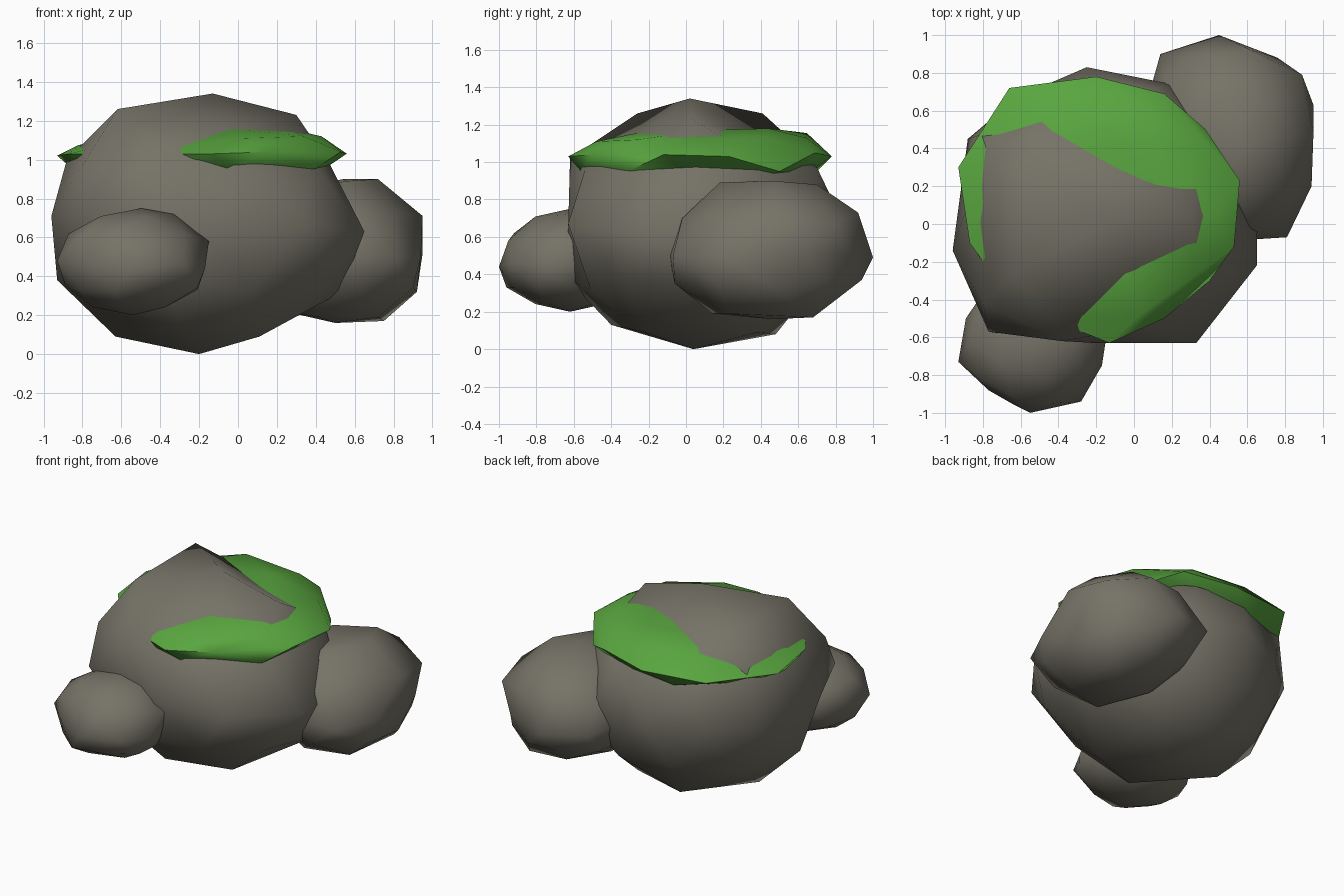
import bpy, bmesh, math
from mathutils import Vector


def material(name, rgb):
    m = bpy.data.materials.new(name)
    m.diffuse_color = (*rgb, 1)
    return m


stone = material("grey stone", (0.18, 0.17, 0.135))
green = material("moss green", (0.10, 0.38, 0.05))


def lump(name, centre, radii, mat, pulls):
    """Low-poly ball squashed to size; each pull moves the nearest free corner."""
    bm = bmesh.new()
    bmesh.ops.create_icosphere(bm, subdivisions=2, radius=1)
    c = Vector(centre)
    for v in bm.verts:
        v.co = c + Vector(a * b for a, b in zip(v.co, radii))
    free = list(bm.verts)
    moves = []
    for p in pulls:
        p = Vector(p)
        v = min(free, key=lambda q: (q.co - p).length)
        free.remove(v)
        moves.append((v, p))
    for v, p in moves:
        v.co = p
    bmesh.ops.recalc_face_normals(bm, faces=bm.faces)
    me = bpy.data.meshes.new(name)
    bm.to_mesh(me)
    bm.free()
    me.materials.append(mat)
    ob = bpy.data.objects.new(name, me)
    bpy.context.collection.objects.link(ob)
    bpy.ops.object.select_all(action='DESELECT')
    ob.select_set(True)
    bpy.context.view_layer.objects.active = ob
    bpy.ops.object.shade_smooth_by_angle(angle=math.radians(55))
    return ob


# Main boulder
lump("main_boulder", (-0.15, 0.08, 0.67), (0.80, 0.73, 0.67), stone, [
    (-0.13, 0.02, 1.34), (-0.20, 0.04, 0.0),
    (0.30, 0.03, 1.23), (-0.62, 0.41, 1.26), (-0.62, -0.26, 1.26),      # crown
    (0.0, -0.22, 1.17), (0.0, 0.28, 1.16),
    (0.47, 0.06, 0.98), (-0.80, -0.42, 0.97), (-0.88, 0.11, 1.00),      # shoulder
    (-0.82, 0.47, 1.02), (-0.38, -0.62, 1.02), (0.07, -0.54, 0.96),
    (0.37, -0.26, 1.01), (0.37, 0.41, 1.01),
    (0.65, -0.22, 0.63), (0.65, 0.25, 0.63), (0.33, -0.63, 0.67),       # waist
    (-0.20, -0.63, 0.65), (-0.77, -0.57, 0.72), (-0.96, -0.14, 0.71),
    (-0.88, 0.45, 0.67), (-0.25, 0.83, 0.70), (0.20, 0.74, 0.68),
    (-0.35, -0.64, 0.38), (-0.93, 0.05, 0.38), (0.47, -0.33, 0.38),     # base
    (-0.63, 0.08, 0.09), (0.11, -0.22, 0.09), (0.11, 0.38, 0.09),
    (-0.29, -0.40, 0.13), (-0.29, 0.48, 0.08),
])

# Back right boulder
lump("back_boulder", (0.50, 0.46, 0.53), (0.46, 0.54, 0.37), stone, [
    (0.54, 0.42, 0.90), (0.72, 0.46, 0.90), (0.60, 0.70, 0.88), (0.56, 0.18, 0.89),
    (0.95, 0.48, 0.71), (0.62, 0.92, 0.73), (0.63, -0.02, 0.70), (0.89, 0.79, 0.67),
    (0.45, 1.0, 0.49), (0.76, 0.88, 0.50), (0.95, 0.63, 0.52), (0.94, 0.20, 0.50),
    (0.81, -0.07, 0.50), (0.50, -0.09, 0.50), (0.14, 0.90, 0.52),
    (0.90, 0.17, 0.34), (0.83, 0.76, 0.36), (0.92, 0.48, 0.32),         # underside
    (0.62, -0.06, 0.35), (0.58, 0.94, 0.37), (0.75, 0.68, 0.17),
    (0.72, 0.22, 0.19), (0.42, 0.14, 0.19),
])

# Front left boulder
lump("front_boulder", (-0.54, -0.62, 0.475), (0.39, 0.37, 0.275), stone, [
    (-0.50, -0.62, 0.75), (-0.33, -0.62, 0.72), (-0.15, -0.62, 0.58),
    (-0.93, -0.73, 0.48), (-0.89, -0.50, 0.50), (-0.77, -0.88, 0.46),
    (-0.55, -1.0, 0.44), (-0.28, -0.94, 0.46), (-0.17, -0.75, 0.44),
    (-0.63, -0.96, 0.33), (-0.21, -0.80, 0.34), (-0.44, -0.95, 0.58),
])

# Moss cap wrapped round the crown
lump("moss_cap", (-0.19, 0.08, 1.05), (0.75, 0.70, 0.20), green, [
    (0.56, 0.23, 1.03), (0.53, -0.12, 1.04), (0.16, -0.50, 1.04), (-0.13, -0.63, 1.03),
    (-0.63, -0.43, 1.03), (-0.87, -0.10, 1.03), (-0.93, 0.30, 1.02), (-0.66, 0.72, 1.04),
    (-0.20, 0.78, 1.03), (0.16, 0.69, 1.05),
    (0.21, 0.08, 1.17), (-0.05, 0.44, 1.18), (-0.05, -0.24, 1.16),      # inner top
    (-0.51, 0.32, 1.15), (-0.51, -0.15, 1.12), (-0.19, 0.08, 1.17),
    (0.43, 0.06, 1.12), (0.04, 0.64, 1.13), (0.03, -0.48, 1.11),        # outer top
    (-0.72, 0.46, 1.09), (-0.70, -0.26, 1.07), (-0.82, 0.10, 1.075),
    (-0.36, -0.50, 1.06), (0.34, -0.26, 1.12), (0.34, 0.40, 1.13),
    (0.40, -0.30, 0.955), (0.38, 0.50, 0.95), (-0.05, -0.56, 0.95),     # hem
    (0.47, 0.06, 0.97), (-0.40, 0.70, 0.95),
])
